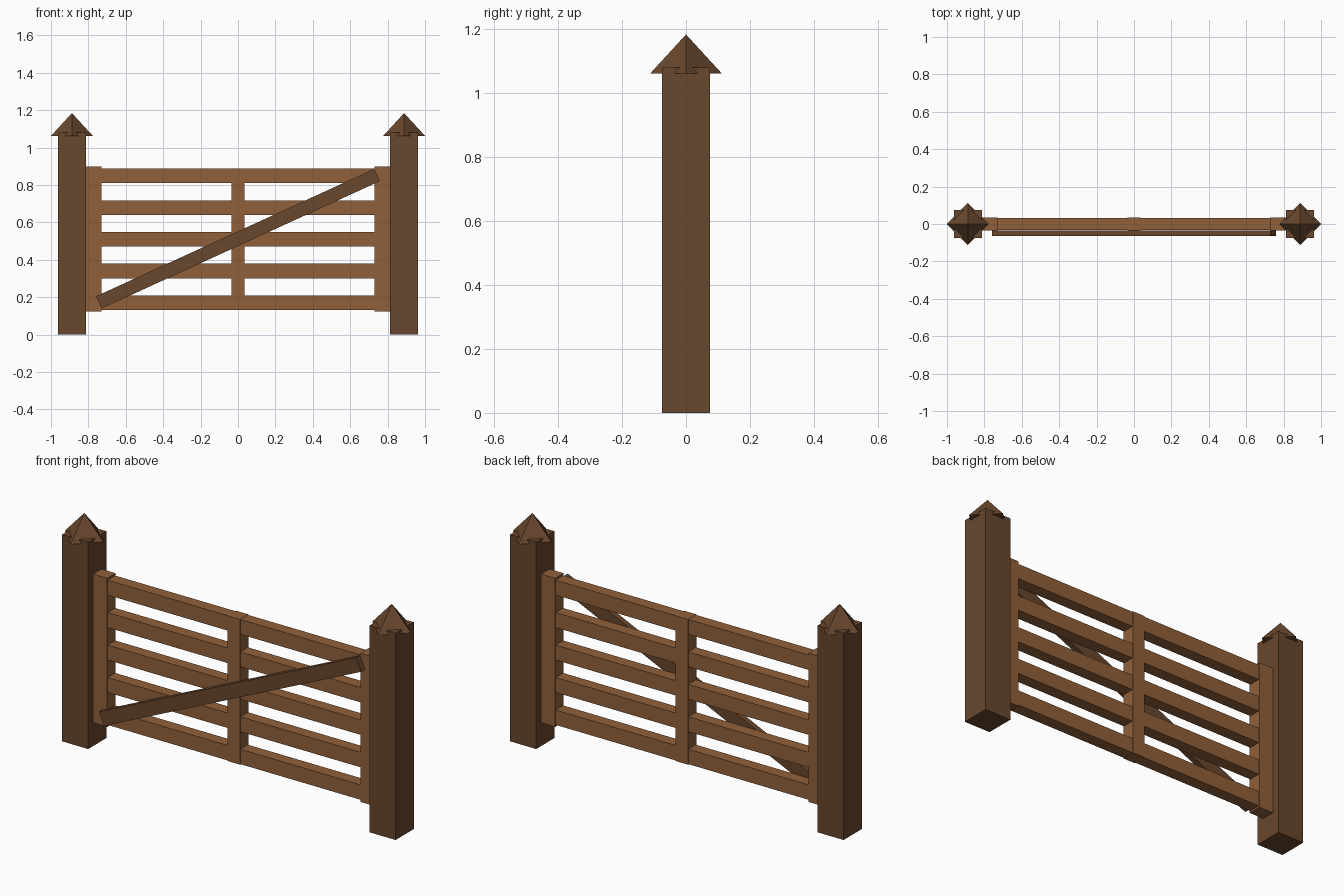
import bpy
import math

cube = bpy.data.objects.get("Cube")
if cube:
    bpy.data.objects.remove(cube, do_unlink=True)


def material(name, rgb):
    mat = bpy.data.materials.new(name)
    mat.use_nodes = True
    color = (*rgb, 1.0)
    mat.diffuse_color = color
    bsdf = mat.node_tree.nodes["Principled BSDF"]
    bsdf.inputs["Base Color"].default_value = color
    bsdf.inputs["Roughness"].default_value = 0.9
    return mat


dark_wood = material("dark wood", (0.14, 0.063, 0.026))
light_wood = material("light wood", (0.28, 0.117, 0.042))


def finish(name, mat):
    obj = bpy.context.object
    obj.name = obj.data.name = name
    obj.data.materials.append(mat)
    return obj


def beam(name, center, size, mat, tilt=0.0):
    """Box with the given full size, tilted about the y axis."""
    bpy.ops.mesh.primitive_cube_add(size=1, location=center)
    obj = finish(name, mat)
    obj.scale = size
    obj.rotation_euler.y = tilt
    return obj


# Posts, pointed caps turned corner-forward, and gate stiles on each side
POST_X = 0.888
for side, sign in (("left", 1), ("right", -1)):
    x = sign * POST_X
    beam(side + "_post", (x, 0, 0.54), (0.15, 0.15, 1.08), dark_wood)
    bpy.ops.mesh.primitive_cone_add(vertices=4, radius1=0.112, radius2=0,
                                    depth=0.122, location=(x, 0, 1.123))
    finish(side + "_post_cap", dark_wood)
    beam(side + "_stile", (sign * 0.772, 0, 0.51), (0.082, 0.07, 0.776), light_wood)

# Five horizontal rails
for i in range(5):
    z = 0.17 + i * 0.1695
    beam(f"rail_{i + 1}", (0, 0, z), (1.48, 0.062, 0.078), light_wood)

# Middle upright and the diagonal brace on the front
beam("middle_upright", (0, 0, 0.509), (0.07, 0.07, 0.758), light_wood)
beam("diagonal_brace", (0, -0.05, 0.5125), (1.636, 0.03, 0.072), dark_wood,
     tilt=-math.radians(24.6))
